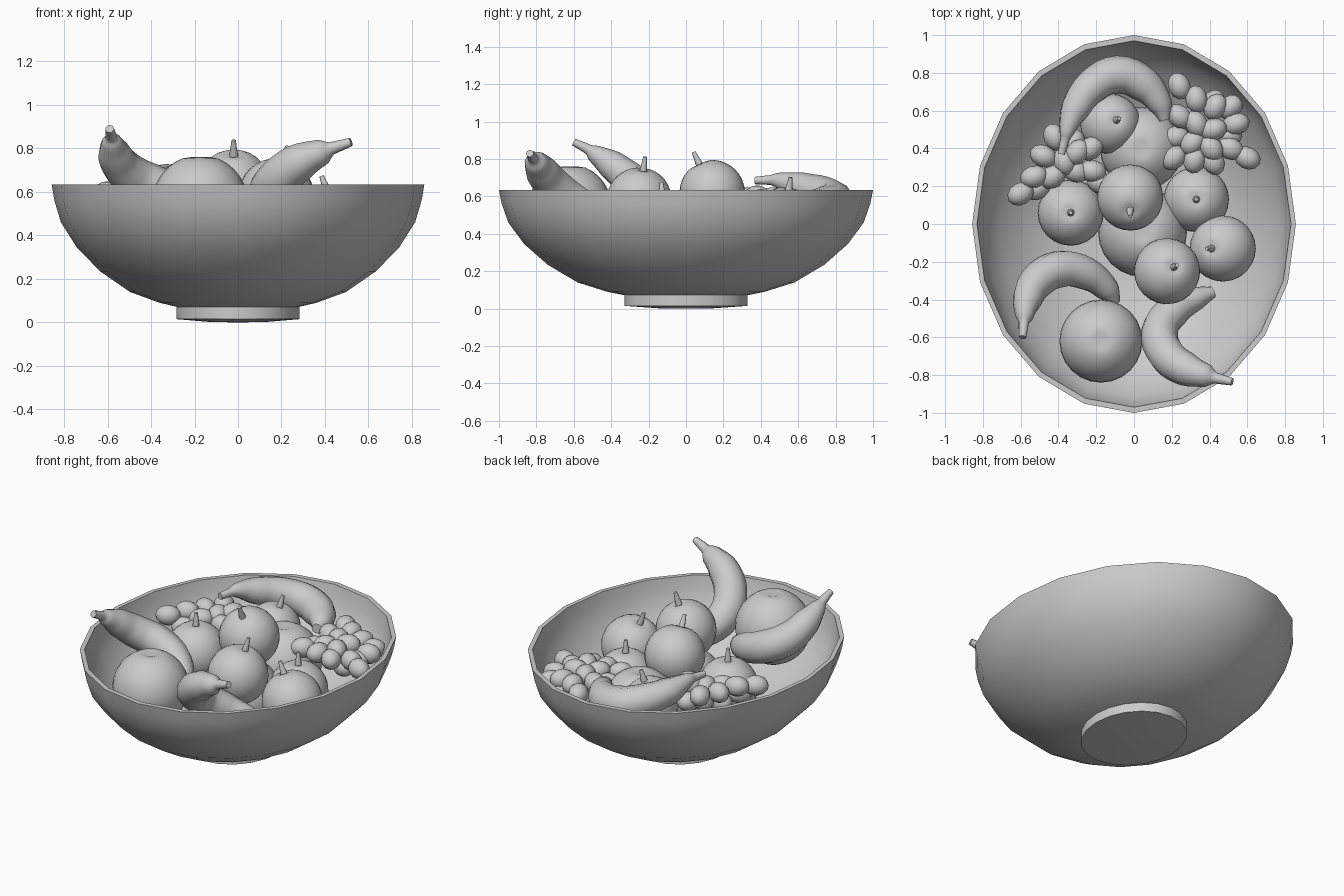
import bpy, bmesh, math
from mathutils import Vector, Matrix

if "Cube" in bpy.data.objects:
    bpy.data.objects.remove(bpy.data.objects["Cube"])


def finish(bm, name, angle=50):
    bmesh.ops.recalc_face_normals(bm, faces=bm.faces)
    me = bpy.data.meshes.new(name)
    bm.to_mesh(me)
    bm.free()
    ob = bpy.data.objects.new(name, me)
    bpy.context.collection.objects.link(ob)
    smooth(ob, angle)
    return ob


def smooth(ob, angle):
    bpy.ops.object.select_all(action='DESELECT')
    ob.select_set(True)
    bpy.context.view_layer.objects.active = ob
    bpy.ops.object.shade_smooth_by_angle(angle=math.radians(angle))


def lathe(name, profile, sides, sx=1, sy=1):
    # Spin a profile that starts and ends on the axis
    bm = bmesh.new()
    vs = [bm.verts.new((r, 0, z)) for r, z in profile]
    es = [bm.edges.new(p) for p in zip(vs, vs[1:])]
    bmesh.ops.spin(bm, geom=vs + es, cent=(0, 0, 0), axis=(0, 0, 1),
                   angle=math.tau, steps=sides, use_duplicate=False)
    bmesh.ops.remove_doubles(bm, verts=bm.verts, dist=1e-4)
    bmesh.ops.scale(bm, vec=(sx, sy, 1), verts=bm.verts)
    return finish(bm, name, 40)


# Oval bowl with foot and hollow inside
lathe("bowl", [
    (0, 0), (.15, .002), (.33, .015), (.33, .072), (.42, .09), (.58, .14), (.74, .235),
    (.865, .345), (.95, .46), (.985, .56), (1, .635),
    (.97, .635), (.955, .56), (.918, .465), (.838, .365), (.72, .265), (.57, .175),
    (.42, .125), (.28, .1), (0, .1)], 20, .857, 1)


def fruit(name, loc, r, stem=None):
    # Round fruit with a dimple at the top; stem = sideways offset of its tip
    bm = bmesh.new()
    bmesh.ops.create_uvsphere(bm, u_segments=24, v_segments=16, radius=r)
    for v in bm.verts:
        d = math.hypot(v.co.x, v.co.y) / r
        if v.co.z > 0 and d < .25:
            v.co.z -= r * .12 * (1 - d / .25)
    axis = Vector((stem[0], stem[1], .22)) if stem else Vector((0, 0, 1))
    rot = Vector((0, 0, 1)).rotation_difference(axis).to_matrix().to_4x4()
    m = Matrix.Translation(loc) @ rot
    if stem:
        length = r * .55
        bmesh.ops.create_cone(bm, cap_ends=True, segments=8, radius1=.022, radius2=.01,
                              depth=length,
                              matrix=Matrix.Translation((0, 0, r * .82 + length / 2)))
    bm.transform(m)
    finish(bm, name)


# Apples with stems
apples = [((-.02, .14, .62), .175, (0, -.1)), ((.175, -.25, .58), .175, (.05, .03)),
          ((.47, -.13, .45), .175, (-.085, 0)), ((.33, .13, .38), .173, (0, 0)),
          ((-.335, .06, .475), .175, (0, 0)), ((-.125, .53, .49), .16, (.05, .03))]
for i, a in enumerate(apples):
    fruit(f"apple_{i + 1}", *a)

# Oranges
for i, (loc, r) in enumerate([((-.175, -.62, .55), .22), ((.045, -.045, .34), .235),
                              ((.04, .4, .39), .22)]):
    fruit(f"orange_{i + 1}", loc, r)


def banana(name, pts):
    # Tapered tube along a curved path, last point is the stem tip
    cu = bpy.data.curves.new(name, 'CURVE')
    cu.dimensions = '3D'
    cu.bevel_depth = 1
    cu.bevel_resolution = 3
    cu.resolution_u = 4
    cu.use_fill_caps = True
    sp = cu.splines.new('BEZIER')
    sp.bezier_points.add(len(pts) - 1)
    for bp, (x, y, z, r) in zip(sp.bezier_points, pts):
        bp.co = (x, y, z)
        bp.radius = r
        bp.handle_left_type = bp.handle_right_type = 'AUTO'
    ob = bpy.data.objects.new(name, cu)
    bpy.context.collection.objects.link(ob)
    bpy.ops.object.select_all(action='DESELECT')
    ob.select_set(True)
    bpy.context.view_layer.objects.active = ob
    bpy.ops.object.convert(target='MESH')
    smooth(bpy.context.view_layer.objects.active, 50)


# Bananas
banana("banana_back", [
    (.165, .55, .56, .03), (.14, .63, .56, .065), (.05, .74, .56, .095), (-.09, .79, .58, .102),
    (-.22, .73, .615, .095), (-.31, .61, .65, .08), (-.355, .49, .685, .042),
    (-.365, .45, .687, .026), (-.385, .37, .685, .02)])
banana("banana_front_right", [
    (.42, -.36, .40, .03), (.34, -.39, .42, .06), (.21, -.46, .47, .09), (.135, -.57, .55, .098),
    (.18, -.70, .65, .1), (.28, -.77, .735, .09), (.39, -.805, .785, .06),
    (.43, -.815, .80, .03), (.52, -.835, .83, .02)])
banana("banana_front_left", [
    (-.1, -.42, .51, .03), (-.14, -.35, .53, .065), (-.26, -.26, .58, .09), (-.4, -.24, .63, .1),
    (-.51, -.3, .69, .095), (-.565, -.4, .77, .08), (-.58, -.49, .83, .048),
    (-.583, -.52, .85, .028), (-.59, -.6, .89, .02)])


def grapes(name, spots, z, centre):
    # Cluster of egg-shaped grapes pointing away from the cluster centre
    bm = bmesh.new()
    for x, y, dz in spots:
        ang = math.atan2(y - centre[1], x - centre[0])
        m = (Matrix.Translation((x, y, z + dz)) @ Matrix.Rotation(ang, 4, 'Z')
             @ Matrix.Diagonal((1.25, 1, 1, 1)))
        bmesh.ops.create_uvsphere(bm, u_segments=12, v_segments=8, radius=.059, matrix=m)
    finish(bm, name, 60)


# Grape clusters
grapes("grapes_right", [
    (.24, .73, 0), (.33, .66, .01), (.43, .62, 0), (.24, .57, .01), (.33, .53, .02),
    (.42, .5, .02), (.51, .62, -.03), (.54, .53, -.02), (.41, .4, .02), (.22, .46, -.03),
    (.31, .43, .01), (.21, .35, 0), (.32, .34, 0), (.42, .33, -.01), (.51, .4, -.02),
    (.6, .35, -.03), (.5, .47, -.05), (.42, .64, -.07), (.3, .55, -.09), (.42, .45, -.1)],
    .53, (.35, .48))
grapes("grapes_left", [
    (-.6, .16, 0), (-.53, .25, .01), (-.48, .36, 0), (-.42, .46, 0), (-.51, .19, -.06),
    (-.43, .25, -.01), (-.37, .33, 0), (-.3, .38, .01), (-.23, .4, -.01), (-.22, .28, -.03),
    (-.31, .28, -.03), (-.4, .39, -.06), (-.18, .22, -.06), (-.45, .3, -.09), (-.32, .43, -.07)],
    .59, (-.36, .3))
